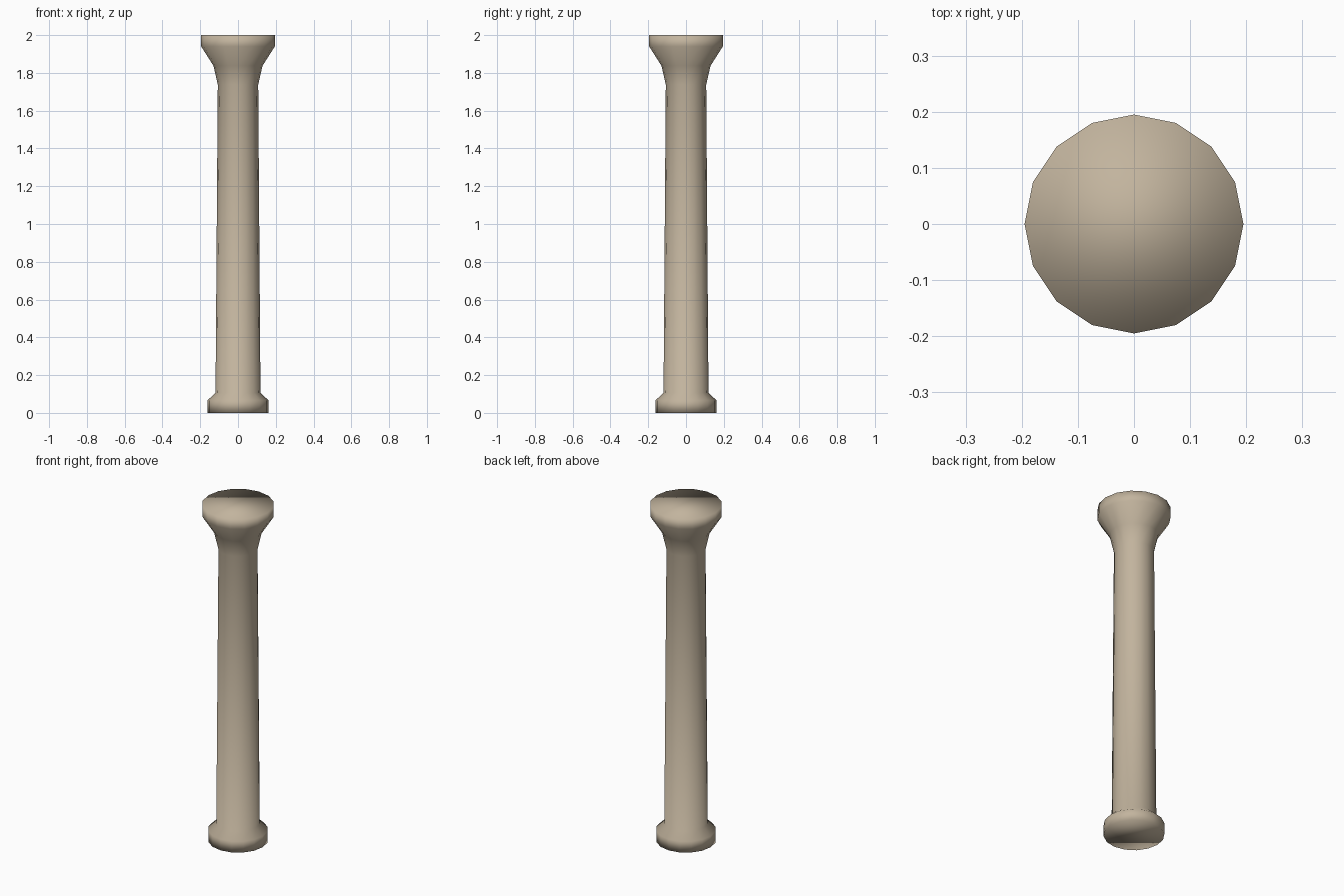
import bpy, bmesh
from math import cos, sin, tau

default = bpy.data.objects.get("Cube")
if default:
    bpy.data.objects.remove(default, do_unlink=True)

SIDES = 16


def make_material(name, colour):
    mat = bpy.data.materials.new(name)
    mat.use_nodes = True
    mat.diffuse_color = colour
    mat.node_tree.nodes["Principled BSDF"].inputs["Base Color"].default_value = colour
    return mat


def lathe(name, profile, mat):
    """Closed solid of revolution from (radius, height) points, bottom to top."""
    bm = bmesh.new()
    rings = [[bm.verts.new((r * cos(tau * i / SIDES), r * sin(tau * i / SIDES), z))
              for i in range(SIDES)] for r, z in profile]
    for low, high in zip(rings, rings[1:]):
        for i in range(SIDES):
            j = (i + 1) % SIDES
            bm.faces.new((low[i], low[j], high[j], high[i]))
    bm.faces.new(rings[0][::-1])
    bm.faces.new(rings[-1])
    for face in bm.faces:
        face.smooth = True
    mesh = bpy.data.meshes.new(name)
    bm.to_mesh(mesh)
    bm.free()
    mesh.materials.append(mat)
    obj = bpy.data.objects.new(name, mesh)
    bpy.context.collection.objects.link(obj)
    return obj


stone = make_material("warm_stone", (0.54, 0.455, 0.34, 1))

# Base rim, tapering shaft and flared capital in one softly shaded piece
column_profile = [
    (0.162, 0.0), (0.162, 0.066),    # base rim
    (0.119, 0.106), (0.107, 1.738),  # shaft
    (0.13, 1.838), (0.195, 1.94),    # flare
    (0.195, 2.0),                    # top rim
]
lathe("column", column_profile, stone)
